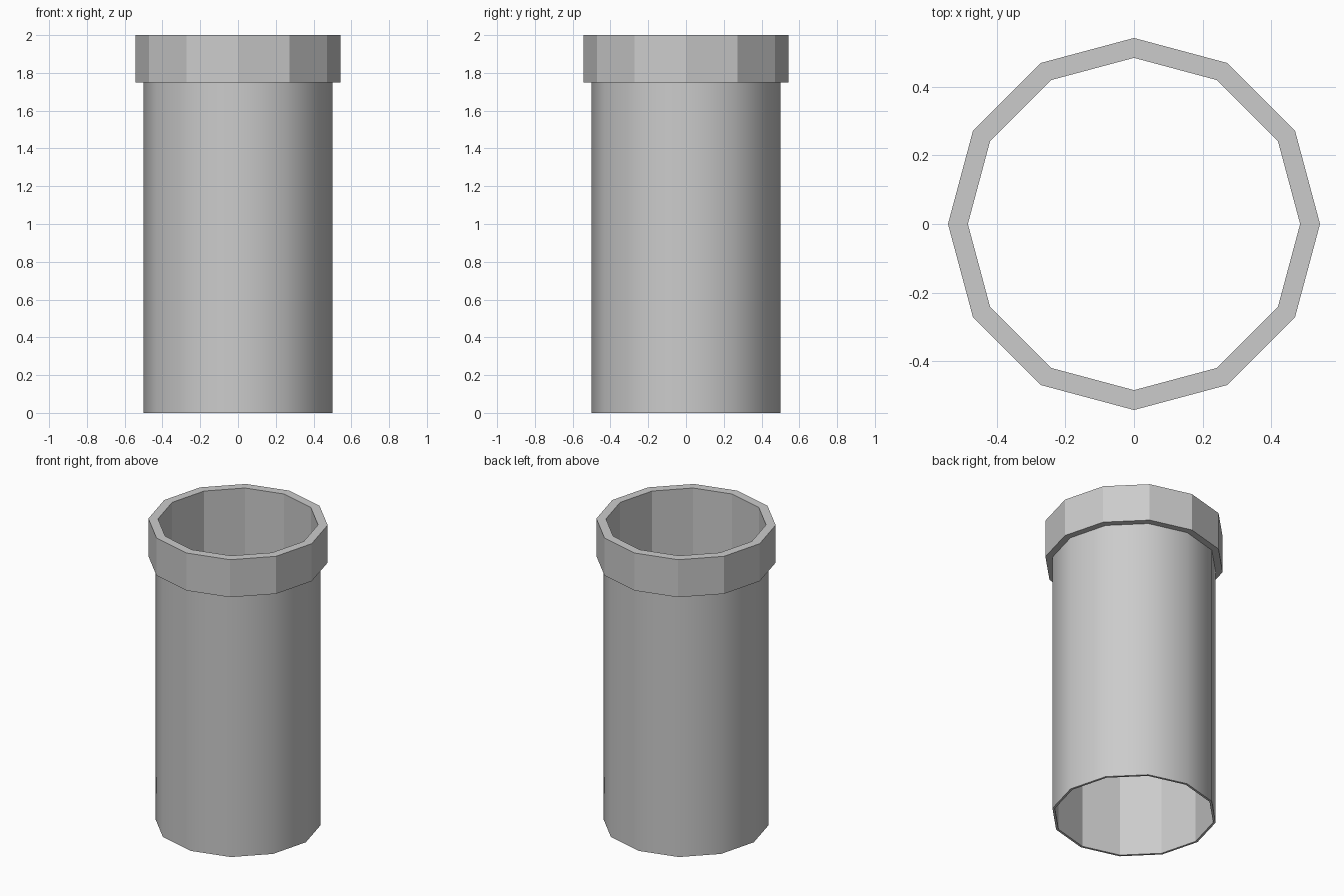
import bpy, bmesh, math

if "Cube" in bpy.data.objects:
    bpy.data.objects.remove(bpy.data.objects["Cube"])

SIDES = 12


def ring(name, outer, inner, z0, z1, smooth_outside=False):
    """Hollow faceted tube made from a spun rectangular section."""
    bm = bmesh.new()
    section = [(outer, z0), (outer, z1), (inner, z1), (inner, z0)]
    loops = []
    for i in range(SIDES):
        a = 2 * math.pi * i / SIDES
        loops.append([bm.verts.new((r * math.cos(a), r * math.sin(a), z)) for r, z in section])
    for i in range(SIDES):
        p, q = loops[i], loops[(i + 1) % SIDES]
        for k in range(4):
            n = (k + 1) % 4
            face = bm.faces.new((p[k], q[k], q[n], p[n]))
            face.smooth = smooth_outside and k == 0
    bm.normal_update()
    for e in bm.edges:
        e.smooth = e.calc_face_angle(0) < math.radians(40)
    mesh = bpy.data.meshes.new(name)
    bm.to_mesh(mesh)
    bm.free()
    obj = bpy.data.objects.new(name, mesh)
    bpy.context.collection.objects.link(obj)
    return obj


# Long thin-walled pipe body, up to the underside of the collar
ring("pipe_body", 0.5, 0.485, 0.0, 1.75, smooth_outside=True)

# Thicker faceted collar at the top
ring("pipe_collar", 0.543, 0.485, 1.75, 2.0)
